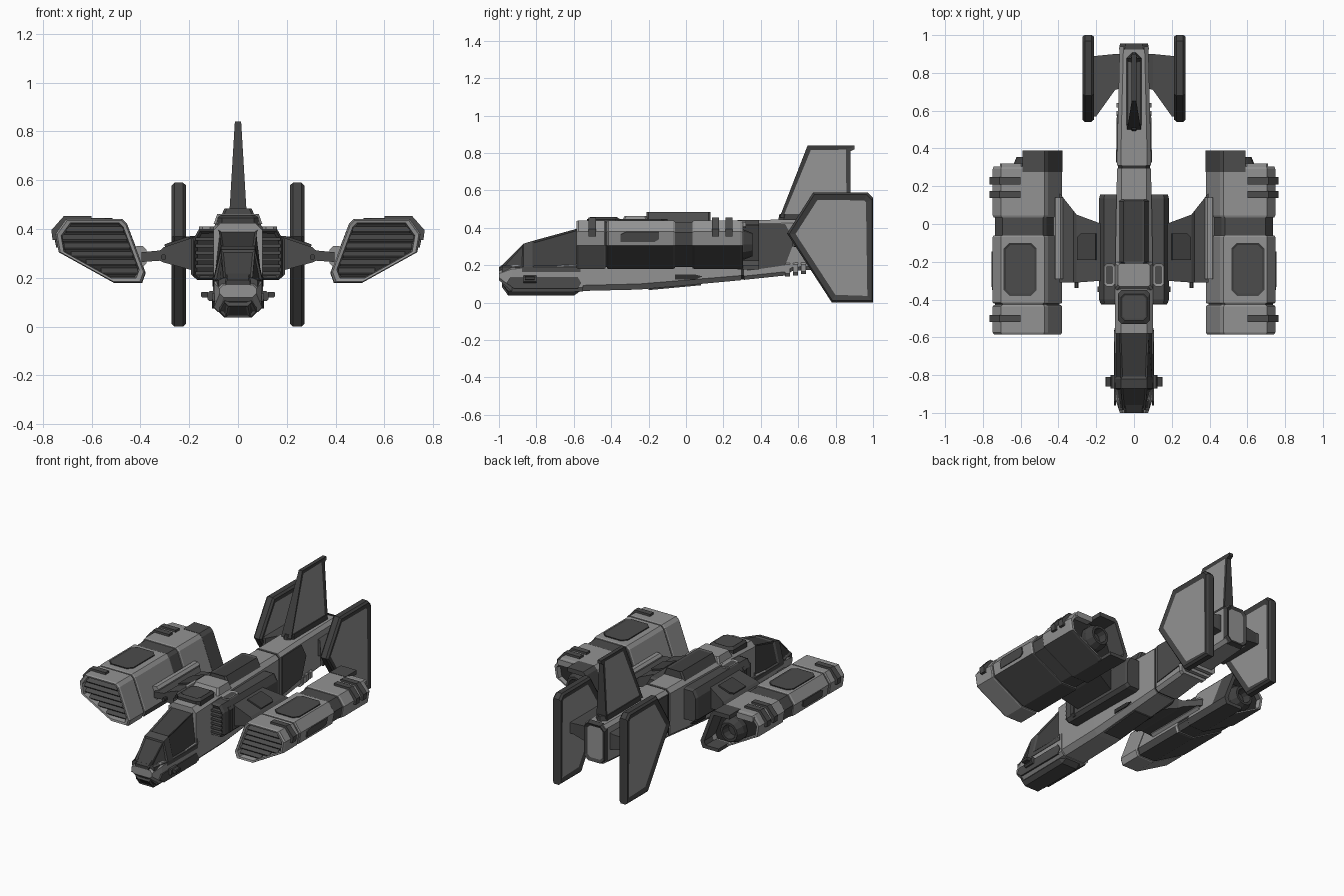
import bpy, bmesh, math
from mathutils import Vector

if "Cube" in bpy.data.objects:
    bpy.data.objects.remove(bpy.data.objects["Cube"])

MATS = {}
for i, (n, v) in enumerate([("light_grey", .29), ("dark_grey", .072), ("frame_grey", .052), ("near_black", .028)]):
    m = bpy.data.materials.new(n)
    m.diffuse_color = (v, v, v, 1)
    m.use_nodes = True
    m.node_tree.nodes["Principled BSDF"].inputs["Base Color"].default_value = m.diffuse_color
    MATS[n.split("_")[0]] = (i, m)


def loft(name, rings, mat="light", mirror=False, rule=None, inset=None):
    """Skin a list of equal rings and cap the ends. inset = (thickness, depth, material, face test)."""
    bm = bmesh.new()
    vs = [[bm.verts.new(p) for p in r] for r in rings]
    n = len(rings[0])
    for a, b in zip(vs, vs[1:]):
        for i in range(n):
            bm.faces.new((a[i], a[(i + 1) % n], b[(i + 1) % n], b[i]))
    bm.faces.new(vs[0])
    bm.faces.new(vs[-1])
    bmesh.ops.recalc_face_normals(bm, faces=bm.faces)
    for f in bm.faces:
        f.normal_update()
        f.material_index = MATS[rule(f.normal, f.calc_center_median()) if rule else mat][0]
    if inset:
        t, d, im, test = inset
        fs = [f for f in bm.faces if test(f.normal, f.calc_center_median())]
        bmesh.ops.inset_individual(bm, faces=fs, thickness=t, depth=d)
        for f in fs:
            f.material_index = MATS[im][0]
    me = bpy.data.meshes.new(name)
    bm.to_mesh(me)
    bm.free()
    for _, m in MATS.values():
        me.materials.append(m)
    ob = bpy.data.objects.new(name, me)
    bpy.context.collection.objects.link(ob)
    if mirror:
        mod = ob.modifiers.new("mirror", 'MIRROR')
        mod.use_mirror_merge = False
    return ob


def oct_ring(y, x0, x1, z0, z1, c):
    return [(x, y, z) for x, z in ((x0 + c, z0), (x1 - c, z0), (x1, z0 + c), (x1, z1 - c),
                                   (x1 - c, z1), (x0 + c, z1), (x0, z1 - c), (x0, z0 + c))]


def box(name, x0, x1, y0, y1, z0, z1, mat, mirror=False, c=.008):
    return loft(name, [oct_ring(y, x0, x1, z0, z1, c) for y in (y0, y1)], mat, mirror)


def hull(name, stations, mat="light", **k):
    """Stations: y, half width, bottom, top, chamfer."""
    return loft(name, [oct_ring(y, -w, w, a, b, c) for y, w, a, b, c in stations], mat, **k)


def plate(name, pts, t, mat, mirror=True):
    """Thin plate on a flat outline."""
    p = [Vector(q) for q in pts]
    n = sum((a.cross(b) for a, b in zip(p, p[1:] + p[:1])), Vector()).normalized()
    loft(name, [[q - n * .004 for q in p], [q + n * t for q in p]], mat, mirror)


def scaled(pts, s, c):
    return [(c[0] + (a - c[0]) * s, c[1] + (b - c[1]) * s) for a, b in pts]


def cut_rect(x0, x1, y0, y1, z, c):
    return [(x0 + c, y0, z), (x1 - c, y0, z), (x1, y0 + c, z), (x1, y1 - c, z),
            (x1 - c, y1, z), (x0 + c, y1, z), (x0, y1 - c, z), (x0, y0 + c, z)]


# --- Fuselage: nose, main hull, tail boom
hull("nose_hull", [(-1, .075, .12, .17, .015), (-.93, .098, .06, .2, .02), (-.55, .103, .06, .22, .02)])
hull("chin", [(-.985, .055, .085, .135, .015), (-.95, .075, .037, .145, .025),
              (-.6, .08, .037, .14, .025), (-.56, .07, .065, .13, .02)], "dark",
     inset=(.012, -.005, "near", lambda n, c: n.y < -.5))
plate("nose_side_panel", [(.103, -.94, .135), (.101, -.96, .105), (.103, -.92, .075),
                          (.103, -.58, .075), (.103, -.56, .105), (.103, -.58, .138)][::-1], .006, "dark")
box("nose_gun", .095, .125, -.87, -.80, .105, .145, "dark", True)
box("gun_barrel", .12, .152, -.86, -.81, .12, .142, "frame", True, .004)
hull("main_hull", [(-.58, .1, .062, .425, .03), (-.25, .1, .07, .44, .03), (.295, .09, .12, .44, .025)])
hull("hull_joint", [(.29, .084, .125, .434, .02), (.32, .084, .125, .434, .02)], "near")
hull("tail_boom", [(.31, .09, .122, .44, .02), (.53, .086, .145, .445, .02),
                   (.57, .085, .17, .445, .02), (.94, .076, .19, .445, .02)])
hull("boom_end_cap", [(.925, .08, .185, .45, .03), (.955, .074, .195, .44, .03)], "frame",
     inset=(.02, -.01, "light", lambda n, c: n.y > .9))
plate("boom_side_panel", [(.089, .325, .17), (.086, .53, .2), (.085, .58, .33),
                          (.086, .53, .42), (.089, .325, .42)], .006, "dark")
for i in range(3):
    y = .53 + i * .043
    box(f"boom_rib_{i}", -.093, .093, y, y + .025, .14 + i * .006, .22, "light", c=.015)
plate("hull_side_slot", [(.094, -.06, .125), (.094, .05, .125), (.092, .09, .14),
                         (.094, .05, .15), (.094, -.06, .15)], .008, "near")
plate("belly_hatch", [(-.06, -.2, .073), (-.06, .08, .099), (.06, .08, .099), (.06, -.2, .073)], .006, "dark", False)

# --- Canopy with recessed panes
def canopy_ring(y, w, wt, z):
    return [(-w, y, .165), (w, y, .165), (w, y, .19), (wt, y, z), (-wt, y, z), (-w, y, .19)]

loft("canopy", [canopy_ring(-.985, .08, .06, .2), canopy_ring(-.87, .1, .07, .315),
                canopy_ring(-.82, .103, .07, .33), canopy_ring(-.565, .105, .08, .4)], "dark",
     inset=(.014, -.007, "frame", lambda n, c: c.z > .2 and abs(n.y) < .95 and not -.87 < c.y < -.82))
hull("nose_sensor", [(-1, .05, .165, .19, .008), (-.93, .055, .165, .235, .008)], "frame")

# --- Spine
loft("canopy_rear_hatch", [cut_rect(-.085, .085, -.53, -.35, .41, .02), cut_rect(-.085, .085, -.53, -.35, .445, .02),
                           cut_rect(-.07, .07, -.51, -.37, .458, .02)], "frame",
     inset=(.01, -.004, "dark", lambda n, c: n.z > .9))
loft("spine_shoulder", [cut_rect(-.1, .1, -.35, -.2, .42, .01), cut_rect(-.085, .085, -.33, -.21, .462, .01)])
loft("spine_housing", [cut_rect(-.08, .08, -.21, .13, .43, .01), cut_rect(-.055, .055, -.21, .13, .485, .01)], "dark",
     inset=(.012, -.006, "frame", lambda n, c: n.z > .9))

# --- Side intake bodies
side = [(.08, .19), (.165, .19), (.185, .21), (.185, .355), (.16, .40), (.08, .40)]
loft("side_body", [[(x, y, z) for x, z in scaled(side, s, (.1, .3))]
                   for y, s in ((-.42, .92), (-.40, 1), (.135, 1), (.155, .93))], "dark", True,
     inset=(.012, -.02, "near", lambda n, c: n.y < -.95))
for i in range(6):
    z = .212 + i * .028
    box(f"intake_louver_{i}", .1, .175, -.425, -.39, z, z + .014, "dark", True, .003)
loft("shoulder_plate", [cut_rect(.1, .16, -.33, -.21, .395, .015), cut_rect(.1, .16, -.33, -.21, .41, .015)], "light", True,
     inset=(.012, -.004, "dark", lambda n, c: n.z > .9))
box("side_body_band", .1, .193, -.36, -.33, .2, .37, "frame", True, .015)

# --- Wings and pod mounts
loft("wing", [[(x, a, z0), (x, b, z0), (x, b, z1), (x, a, z1)] for x, a, b, z0, z1 in
              ((.17, -.3, 0, .226, .37), (.305, -.31, .05, .263, .325), (.32, -.31, .07, .27, .312),
               (.395, -.31, .165, .265, .305))], "dark", True)
plate("wing_panel", [(.2, -.19, .362), (.3, -.19, .329), (.3, -.07, .329), (.28, -.05, .336), (.2, -.05, .362)], .008, "frame")
box("pod_mount", .375, .43, -.29, .14, .245, .33, "light", True, .015)
box("wing_probe", .295, .315, -.34, -.3, .275, .295, "frame", True, .004)

# --- Engine pods
CEN = (.57, .32)
POD = [(.395, .18), (.51, .18), (.735, .305), (.748, .38), (.705, .44), (.475, .44), (.455, .42), (.38, .22)]


def pod(name, stations, **k):
    return loft(name, [[(x, y, z) for x, z in scaled(POD, s, CEN)] for y, s in stations], mirror=True, **k)


under = lambda n, c: "dark" if n.z < -.3 else "light"
pod("pod_core", [(-.48, .93), (.27, .93)], mat="dark")
pod("pod_intake", [(-.535, .84), (-.582, .87), (-.585, .96), (-.575, 1), (-.437, 1), (-.43, .97)],
    rule=lambda n, c: "near" if c.y < -.5 and math.hypot(c.x - .57, c.z - .32) < .03 else "light")
pod("pod_middle", [(-.422, .97), (-.415, 1), (-.07, 1), (-.06, .97)], rule=under)
pod("pod_rear", [(.035, .97), (.045, 1), (.29, 1), (.305, .97), (.305, .88), (.275, .85)],
    rule=lambda n, c: "near" if n.y > .9 and c.y < .3 else under(n, c))


def pod_span(z, s):
    pts = scaled(POD, s, CEN)
    xs = [a[0] + (b[0] - a[0]) * (z - a[1]) / (b[1] - a[1]) for a, b in zip(pts, pts[1:] + pts[:1])
          if (a[1] - z) * (b[1] - z) < 0]
    return min(xs), max(xs)


for i in range(6):
    z = .225 + i * .034
    x0, x1 = pod_span(z, .85)
    plate(f"intake_slat_{i}", [(x0, -.57, z - .008), (x1, -.57, z - .008), (x1, -.53, z + .014), (x0, -.53, z + .014)], .004, "dark")

shroud = [(.59, .442), (.475, .442), (.455, .422), (.378, .22), (.393, .178), (.51, .178),
          (.51, .2), (.415, .2), (.405, .225), (.475, .412), (.59, .415)]
loft("exhaust_shroud", [[(x, y, z) for x, z in shroud] for y in (.275, .39)], "dark", True)
box("pod_tail_lip", .59, .71, .28, .32, .4, .437, "light", True)


def circle(y, r, n=12):
    return [(.56 + r * math.cos(2 * math.pi * i / n), y, .31 + r * math.sin(2 * math.pi * i / n)) for i in range(n)]


loft("exhaust_nozzle", [circle(.26, .08), circle(.31, .08), (circle(.355, .062)), circle(.355, .046), circle(.3, .04)],
     "frame", True)

loft("pod_top_panel", [cut_rect(.515, .69, -.38, -.1, .43, .03), cut_rect(.515, .69, -.38, -.1, .446, .03)], "frame", True,
     inset=(.012, -.004, "dark", lambda n, c: n.z > .9))
plate("pod_side_panel", [(.738, -.35, .325), (.738, -.17, .325), (.741, -.145, .34), (.748, -.145, .38),
                         (.748, -.32, .38), (.744, -.35, .365)], .007, "dark")
clamp = [(.6, .43), (.6, .454), (.713, .454), (.765, .395), (.76, .355), (.73, .355), (.73, .38), (.69, .43)]
for i, y in enumerate((-.52, .138, .21)):
    loft(f"pod_clamp_{i}", [[(x, yy, z) for x, z in clamp] for yy in (y, y + .038)], "dark", True)

# --- Tail: struts, side fins, dorsal fin
loft("tail_strut", [[(x, a, z0), (x, b, z0), (x, b, z1), (x, a, z1)] for x, a, b, z0, z1 in
                    ((.06, .72, .9, .27, .39), (.1, .71, .9, .28, .38), (.2, .57, .89, .3, .37), (.22, .57, .89, .3, .37))],
     "dark", True)
fin = [(.54, .37), (.68, .59), (.97, .59), (1, .56), (1, 0), (.78, 0)]
loft("side_fin", [[(x, y, z) for y, z in scaled(fin, s, (.84, .3))] for x, s in
                  ((.213, .96), (.225, 1), (.26, 1), (.272, .96))], "frame", True,
     inset=(.034, -.008, "light", lambda n, c: abs(n.x) > .95))
dorsal = [(.5, .455), (.65, .84), (.9, .84), (.9, .82), (.88, .81), (.88, .455)]
loft("dorsal_fin", [[(s * (.036 - (z - .455) * .06), y, z) for y, z in dorsal] for s in (-1, 1)], "frame",
     inset=(.03, -.005, "light", lambda n, c: abs(n.x) > .9))
loft("dorsal_base", [cut_rect(-.042, .042, .49, .91, .43, .03), cut_rect(-.036, .036, .5, .9, .475, .03)], "frame")
